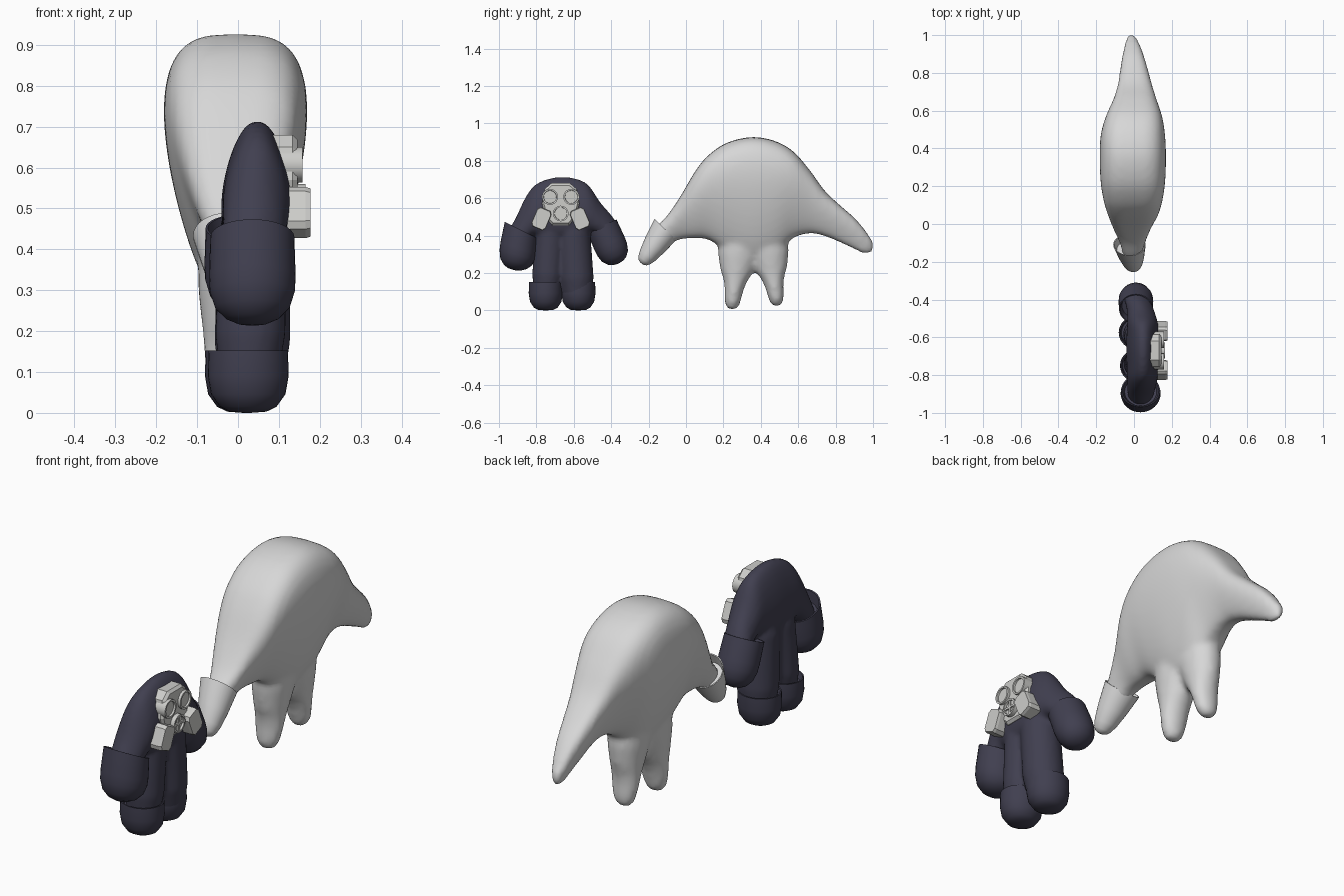
import bpy, bmesh, math
from mathutils import Vector, Matrix

if "Cube" in bpy.data.objects:
    bpy.data.objects.remove(bpy.data.objects["Cube"])


def material(name, rgb):
    m = bpy.data.materials.new(name)
    m.use_nodes = True
    m.diffuse_color = (*rgb, 1)
    m.node_tree.nodes["Principled BSDF"].inputs["Base Color"].default_value = (*rgb, 1)
    return m


PALE = material("pale grey", (0.68, 0.68, 0.68))
NAVY = material("dark navy", (0.052, 0.05, 0.08))
MASK = material("mask grey", (0.61, 0.61, 0.59))


def finish(name, bm, mat, smooth=True):
    bmesh.ops.recalc_face_normals(bm, faces=bm.faces)
    me = bpy.data.meshes.new(name)
    bm.to_mesh(me)
    bm.free()
    ob = bpy.data.objects.new(name, me)
    bpy.context.collection.objects.link(ob)
    me.materials.append(mat)
    if smooth:
        bpy.ops.object.select_all(action="DESELECT")
        ob.select_set(True)
        bpy.context.view_layer.objects.active = ob
        bpy.ops.object.shade_smooth_by_angle(angle=math.radians(40))
    return ob


def loft(bm, rings):
    """Skin a list of point rings and cap both ends."""
    rows = [[bm.verts.new(p) for p in ring] for ring in rings]
    n = len(rows[0])
    for a, b in zip(rows, rows[1:]):
        for i in range(n):
            j = (i + 1) % n
            bm.faces.new((a[i], a[j], b[j], b[i]))
    bm.faces.new(rows[0])
    bm.faces.new(rows[-1])


def refine(rows, steps=5):
    """Catmull-Rom interpolation between section rows."""
    out = []
    for i in range(len(rows) - 1):
        four = list(zip(rows[max(i - 1, 0)], rows[i], rows[i + 1],
                        rows[min(i + 2, len(rows) - 1)]))
        for k in range(steps):
            t = k / steps
            out.append([b + t / 2 * (c - a + t * (2 * a - 5 * b + 4 * c - d
                                                  + t * (3 * (b - c) + d - a)))
                        for a, b, c, d in four])
    return out + [rows[-1]]


def body_rings(sections, taper, power, n=40):
    """Upright cross-sections along y: (y, top, bottom, half width, centre x)."""
    rings = []
    for y, top, bot, w, cx in refine(sections):
        ring = []
        for k in range(n):
            a = 2 * math.pi * k / n
            s, c = math.sin(a), math.cos(a)
            x = w * math.copysign(abs(c) ** power, c) * (1 + taper * s) / (1 + taper * 0.3)
            ring.append((cx + x, y, (top + bot) / 2 + s * (top - bot) / 2))
        rings.append(ring)
    return rings


def axis_rings(start, end, half_yz, half_x, profile, tilt=0, n=32):
    """Elliptical rings on an axis, tilting towards the end.
    Profile rows are (position, scale) or (position, scale in yz, scale in x)."""
    start, end = Vector(start), Vector(end)
    side = Vector((1, 0, 0))
    u = (end - start).normalized().cross(side).normalized()
    rings = []
    for t, s, *sx in profile:
        c = start.lerp(end, t)
        p = Matrix.Rotation(math.radians(tilt) * t, 3, "X") @ u * half_yz * s
        q = side * half_x * (sx[0] if sx else s)
        rings.append([c + p * math.cos(a) + q * math.sin(a)
                      for a in (2 * math.pi * k / n for k in range(n))])
    return rings


def blended(name, sections, limbs, mat, taper, power, voxel, passes):
    bm = bmesh.new()
    loft(bm, body_rings(sections, taper, power))
    for limb in limbs:
        loft(bm, axis_rings(*limb))
    ob = finish(name, bm, mat)
    remesh = ob.modifiers.new("Blend", "REMESH")
    remesh.mode = "VOXEL"
    remesh.voxel_size = voxel
    remesh.use_smooth_shade = True
    sm = ob.modifiers.new("Soften", "SMOOTH")
    sm.factor = 0.5
    sm.iterations = passes


def cup(name, mat, *args):
    bm = bmesh.new()
    loft(bm, axis_rings(*args))
    finish(name, bm, mat)


# Large pale creature: arched body with arm, tail and two flaring legs
LEG = [(0, 0.1, 0.1), (0.015, 0.4, 0.45), (0.06, 0.62, 0.72), (0.14, 0.72, 0.9), (0.25, 0.82, 1),
       (0.35, 1.02, 1.05), (0.46, 1.4, 1.12), (0.66, 1.8, 1.3), (1, 1.9, 1.4)]
creature = [
    (-0.243, 0.295, 0.262, 0.018, 0), (-0.22, 0.36, 0.268, 0.032, 0),
    (-0.17, 0.435, 0.295, 0.048, -0.008), (-0.1, 0.507, 0.346, 0.07, -0.008),
    (-0.03, 0.61, 0.38, 0.1, -0.01), (0.05, 0.745, 0.386, 0.137, -0.005),
    (0.12, 0.83, 0.378, 0.158, -0.005), (0.22, 0.897, 0.32, 0.174, -0.006),
    (0.35, 0.927, 0.27, 0.179, -0.006), (0.47, 0.908, 0.3, 0.174, -0.006),
    (0.57, 0.853, 0.385, 0.152, 0), (0.66, 0.752, 0.412, 0.117, 0.005),
    (0.74, 0.642, 0.398, 0.092, 0.005), (0.82, 0.565, 0.365, 0.075, 0),
    (0.9, 0.495, 0.328, 0.056, -0.005), (0.96, 0.425, 0.3, 0.037, -0.01),
    (1.003, 0.36, 0.315, 0.018, -0.015),
]
blended("pale_creature", creature, [
    ((-0.018, 0.243, 0.003), (-0.008, 0.3, 0.45), 0.062, 0.066, LEG),
    ((-0.018, 0.49, 0.022), (-0.008, 0.42, 0.45), 0.06, 0.064, LEG),
], PALE, 0.37, 0.61, 0.015, 6)

# Open tapered glove on the creature's arm
cup("pale_glove", PALE, (-0.002, -0.236, 0.25), (-0.024, -0.11, 0.433), 0.081, 0.086,
    [(0, 0.12), (0.03, 0.32), (0.1, 0.47), (0.25, 0.62), (0.55, 0.8), (1, 1), (1, 0.94),
     (0.8, 0.82)], -10)

# Small dark figure: hooded body with both arms, and two legs
figure = [
    (-0.955, 0.42, 0.33, 0.04, 0.035), (-0.91, 0.495, 0.33, 0.06, 0.035),
    (-0.86, 0.6, 0.36, 0.068, 0.04), (-0.81, 0.668, 0.4, 0.073, 0.045),
    (-0.74, 0.702, 0.38, 0.077, 0.047), (-0.66, 0.714, 0.37, 0.079, 0.047),
    (-0.58, 0.702, 0.38, 0.077, 0.047), (-0.52, 0.668, 0.42, 0.072, 0.045),
    (-0.46, 0.58, 0.4, 0.065, 0.035), (-0.4, 0.51, 0.37, 0.06, 0.018),
    (-0.36, 0.45, 0.36, 0.04, 0.01),
]
SLEEVE = [(0, 0.4), (0.1, 0.8), (0.3, 1), (0.75, 0.97), (0.92, 0.72), (1, 0.2)]
blended("dark_figure", figure, [
    ((0.025, -0.75, 0.03), (0.042, -0.715, 0.56), 0.083, 0.086, SLEEVE),
    ((0.032, -0.575, 0.005), (0.042, -0.61, 0.56), 0.092, 0.093, SLEEVE),
], NAVY, -0.25, 0.9, 0.012, 4)

# Open mittens and boots
ROUND = [(0, 0.05), (0.02, 0.35), (0.08, 0.62), (0.2, 0.86), (0.38, 0.98),
         (0.55, 1), (0.85, 0.98), (1, 0.97), (1, 0.91), (0.8, 0.8)]
cup("front_mitten", NAVY, (0.035, -0.915, 0.215), (0.035, -0.882, 0.43), 0.1, 0.106, ROUND, -18)
cup("back_mitten", NAVY, (0.01, -0.362, 0.25), (0.01, -0.45, 0.452), 0.088, 0.092, ROUND)
BOOT = [(0, 0.05), (0.02, 0.45), (0.1, 0.7), (0.3, 0.92), (0.6, 1), (1, 0.98), (1, 0.92), (0.8, 0.85)]
for name, x, y in (("front_boot", 0.025, -0.75), ("back_boot", 0.018, -0.575)):
    cup(name, NAVY, (x, y, 0.0), (x, y, 0.152), 0.091, 0.099, BOOT)


# Face mask on the +x side of the small figure
MY = -0.67


def prism(name, outline, x0, x1, inset=1.0):
    """Extrude a (y, z) outline along x, optionally shrinking the outer end."""
    cy = sum(p[0] for p in outline) / len(outline)
    cz = sum(p[1] for p in outline) / len(outline)
    bm = bmesh.new()
    loft(bm, [[(x, cy + (y - cy) * s, cz + (z - cz) * s) for y, z in outline]
              for x, s in ((x0, 1), (x1 - 0.012, 1), (x1, inset))])
    finish(name, bm, MASK, False)


half = [(0.05, 0.68), (0.085, 0.65), (0.1, 0.57), (0.075, 0.49), (0.045, 0.455)]
prism("mask_plate", [(MY + y, z) for y, z in half] + [(MY - y, z) for y, z in reversed(half)],
      0.08, 0.145, 0.9)

# Raised rim around a recessed flat disc
DISC = [(0, 1), (1, 1), (1, 0.8), (0.85, 0.78)]


def ring_disc(name, y, z, r, x0, x1):
    # A tiny z offset keeps the ring plane well defined for an axis along x
    bm = bmesh.new()
    loft(bm, [[(x0 + (x1 - x0) * t, y + r * s * math.cos(a), z + r * s * math.sin(a))
               for a in (2 * math.pi * k / 20 for k in range(20))] for t, s in DISC])
    finish(name, bm, MASK)


for side, tag in ((-1, "front"), (1, "back")):
    ring_disc(tag + "_eyepiece", MY + side * 0.057, 0.607, 0.043, 0.1, 0.158)
    # Canted filter canister with a chamfered face
    turn = Matrix.Rotation(side * math.radians(23), 2)
    base = Vector((MY + side * 0.103, 0.49))
    w, h = 0.041, 0.056
    corners = [(-w, -h * 0.7), (-w * 0.7, -h), (w * 0.7, -h), (w, -h * 0.7),
               (w, h * 0.7), (w * 0.7, h), (-w * 0.7, h), (-w, h * 0.7)]
    prism(tag + "_filter", [tuple(base + turn @ Vector(c)) for c in corners], 0.1, 0.177, 0.94)

# Round snout with a crossed grille
ring_disc("snout_valve", MY, 0.518, 0.042, 0.1, 0.165)
for k, (w, h) in enumerate(((0.034, 0.005), (0.005, 0.034))):
    prism(f"grille_bar_{k + 1}", [(MY - w, 0.518 - h), (MY + w, 0.518 - h),
                                  (MY + w, 0.518 + h), (MY - w, 0.518 + h)], 0.15, 0.163)
